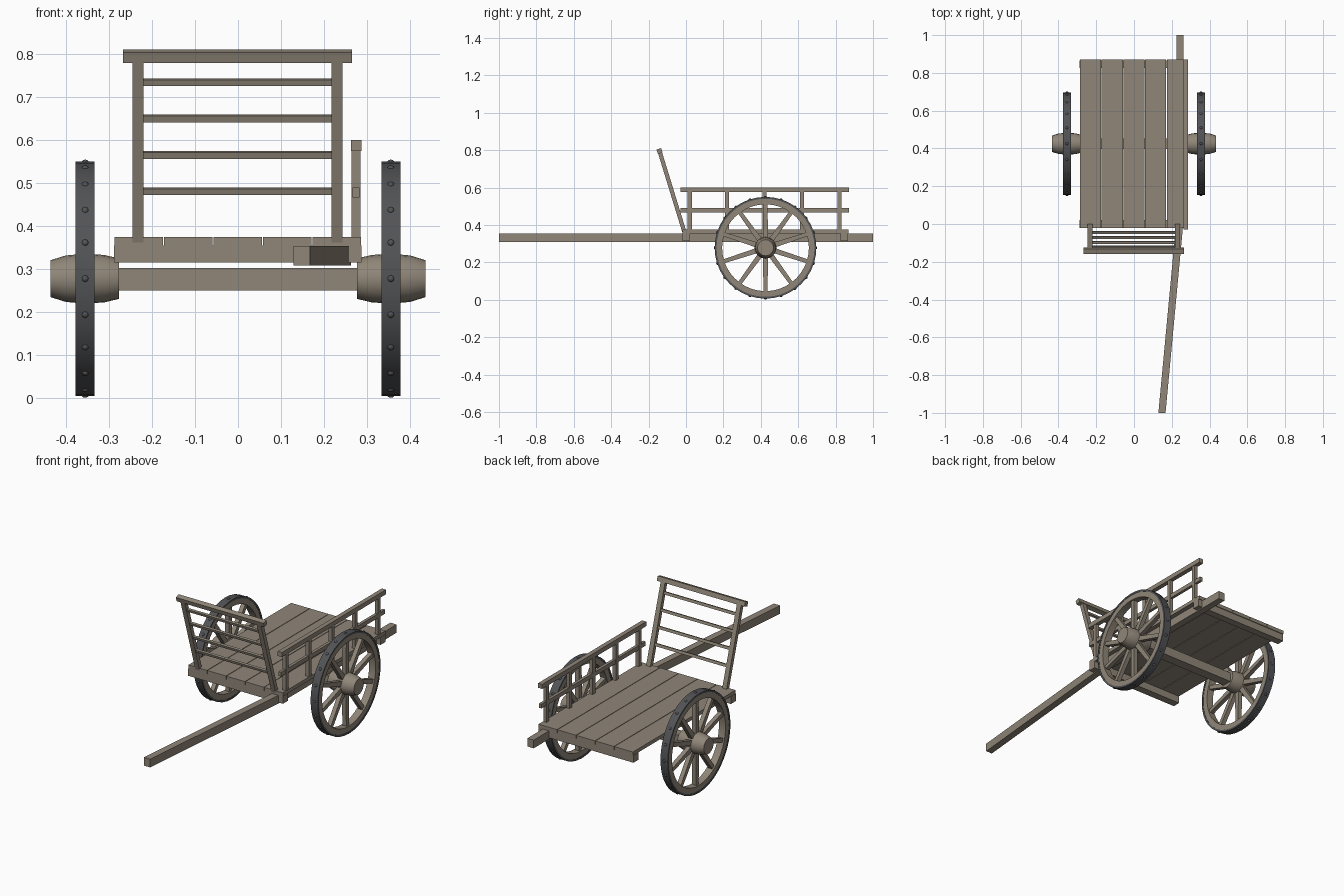
import bpy, bmesh, math
from mathutils import Vector, Matrix

cube = bpy.data.objects.get("Cube")
if cube:
    bpy.data.objects.remove(cube, do_unlink=True)


def material(name, rgb):
    m = bpy.data.materials.new(name)
    m.use_nodes = True
    m.diffuse_color = (*rgb, 1)
    m.node_tree.nodes["Principled BSDF"].inputs["Base Color"].default_value = (*rgb, 1)
    return m


WOOD = material("weathered wood", (0.28, 0.24, 0.19))
IRON = material("dark iron", (0.085, 0.087, 0.093))


def finish(name, bm, mat, smooth=False):
    bmesh.ops.recalc_face_normals(bm, faces=bm.faces)
    me = bpy.data.meshes.new(name)
    bm.to_mesh(me)
    bm.free()
    me.materials.append(mat)
    ob = bpy.data.objects.new(name, me)
    bpy.context.collection.objects.link(ob)
    if smooth:
        bpy.ops.object.select_all(action='DESELECT')
        ob.select_set(True)
        bpy.context.view_layer.objects.active = ob
        bpy.ops.object.shade_smooth_by_angle(angle=math.radians(35))
    return ob


def box(name, x, y, z):
    """Axis-aligned timber given as (min, max) on each axis."""
    bm = bmesh.new()
    size = [b - a for a, b in (x, y, z)]
    mid = [(a + b) / 2 for a, b in (x, y, z)]
    bmesh.ops.create_cube(bm, size=1, matrix=Matrix.Translation(mid) @ Matrix.Diagonal((*size, 1)))
    return finish(name, bm, WOOD)


def sweep(name, path, wide, tall):
    """Timber with upright end cuts that follows a path running along y."""
    bm = bmesh.new()
    rings = []
    for x, y, z in path:
        rings.append([bm.verts.new((x + i * wide / 2, y, z + j * tall / 2))
                      for i, j in ((-1, -1), (1, -1), (1, 1), (-1, 1))])
    for a, b in zip(rings, rings[1:]):
        for i in range(4):
            bm.faces.new((a[i], a[i - 1], b[i - 1], b[i]))
    bm.faces.new(rings[0])
    bm.faces.new(rings[-1])
    return finish(name, bm, WOOD)


def lathe(name, profile, centre, mat, steps, closed):
    """Turn (x offset, radius) points about the axle direction."""
    bm = bmesh.new()
    vs = [bm.verts.new((x, 0, r)) for x, r in profile]
    edges = [bm.edges.new(p) for p in zip(vs, vs[1:])]
    if closed:
        edges.append(bm.edges.new((vs[-1], vs[0])))
    bmesh.ops.spin(bm, geom=vs + edges, cent=(0, 0, 0), axis=(1, 0, 0),
                   angle=math.tau, steps=steps)
    bmesh.ops.remove_doubles(bm, verts=bm.verts, dist=1e-4)
    bmesh.ops.translate(bm, verts=bm.verts, vec=centre)
    return finish(name, bm, mat, True)


# Deck planks on cross beams
LEFT, RIGHT, BACK = -0.288, 0.287, 0.87
pitch = (RIGHT - LEFT) / 5
for i in range(5):
    x0 = LEFT + i * pitch
    box(f"deck_plank_{i + 1}", (x0 + 0.0015, x0 + pitch - 0.0015), (-0.02, BACK), (0.355, 0.375))
box("front_cross_beam", (LEFT, RIGHT), (-0.02, 0.022), (0.315, 0.3555))
box("rear_cross_beam", (LEFT, RIGHT), (0.825, 0.866), (0.315, 0.3555))

# Single draw shaft, straight under the deck and angled in front of it
sweep("draw_shaft", [(0.148, -1, 0.331), (0.238, -0.04, 0.331), (0.243, 0.03, 0.331), (0.243, 1, 0.331)],
      0.038, 0.045)

# Side railing on one side
for i in range(5):
    y = 0.02 + 0.2 * i
    box(f"railing_post_{i + 1}", (0.264, 0.284), (y - 0.011, y + 0.011), (0.37, 0.58))
box("railing_top", (0.262, 0.287), (-0.03, 0.872), (0.575, 0.6))
box("railing_middle", (0.266, 0.282), (-0.03, 0.872), (0.467, 0.49))

# Front rack leaning forward
FOOT, LEAN = Vector((0, -0.008, 0.36)), Vector((0, -0.132, 0.43))
TILT = math.atan2(-LEAN.y, LEAN.z)


def rack_part(name, x, z, wide, deep, tall):
    centre = FOOT + LEAN * ((z - FOOT.z) / LEAN.z) + Vector((x, 0, 0))
    bm = bmesh.new()
    bmesh.ops.create_cube(bm, size=1, matrix=Matrix.Translation(centre)
                          @ Matrix.Rotation(TILT, 4, 'X') @ Matrix.Diagonal((wide, deep, tall, 1)))
    return finish(name, bm, WOOD)


for side, x in (("right", -0.232), ("left", 0.23)):
    rack_part(f"rack_post_{side}", x, 0.575, 0.026, 0.022, 0.45)
for i in range(4):
    rack_part(f"rack_rung_{i + 1}", 0, 0.481 + 0.0845 * i, 0.44, 0.012, 0.015)
rack_part("rack_top_rail", -0.001, 0.795, 0.532, 0.026, 0.025)

# Axle and wheels
AXLE_Y, AXLE_Z, WHEEL_X = 0.425, 0.278, 0.355
box("axle_beam", (-0.29, 0.29), (AXLE_Y - 0.027, AXLE_Y + 0.027), (0.251, 0.303))
HUB = [(-0.078, 0), (-0.078, 0.047), (-0.045, 0.055), (0, 0.058),
       (0.045, 0.054), (0.08, 0.043), (0.08, 0)]


def radial(angle):
    """Turn the up direction about the axle."""
    return Matrix.Rotation(angle, 4, 'X')


for side, s in (("left", 1), ("right", -1)):
    centre = Vector((s * WHEEL_X, AXLE_Y, AXLE_Z))
    place = Matrix.Translation(centre)
    lathe(f"wheel_hub_{side}", [(s * x, r) for x, r in HUB], centre, WOOD, 20, False)
    lathe(f"wheel_rim_{side}", [(-0.02, 0.232), (0.02, 0.232), (0.02, 0.264), (-0.02, 0.264)],
          centre, WOOD, 40, True)
    lathe(f"wheel_tyre_{side}", [(-0.022, 0.262), (0.022, 0.262), (0.022, 0.272), (-0.022, 0.272)],
          centre, IRON, 40, True)

    # Ten spokes, slightly narrower toward the rim
    bm = bmesh.new()
    for i in range(10):
        made = bmesh.ops.create_cube(bm, size=1)["verts"]
        for v in made:
            thick = 0.028 if v.co.z < 0 else 0.021
            v.co = Vector((v.co.x * 0.024, v.co.y * thick, 0.14 + v.co.z * 0.2))
        bmesh.ops.transform(bm, verts=made, matrix=place @ radial(i * math.tau / 10))
    finish(f"wheel_spokes_{side}", bm, WOOD)

    # Domed studs around the tyre
    bm = bmesh.new()
    for i in range(20):
        bmesh.ops.create_uvsphere(bm, u_segments=8, v_segments=6, radius=0.008,
                                  matrix=place @ radial(i * math.tau / 20)
                                  @ Matrix.Translation((0, 0, 0.271))
                                  @ Matrix.Diagonal((1, 1, 0.7, 1)))
    finish(f"tyre_studs_{side}", bm, IRON, True)
